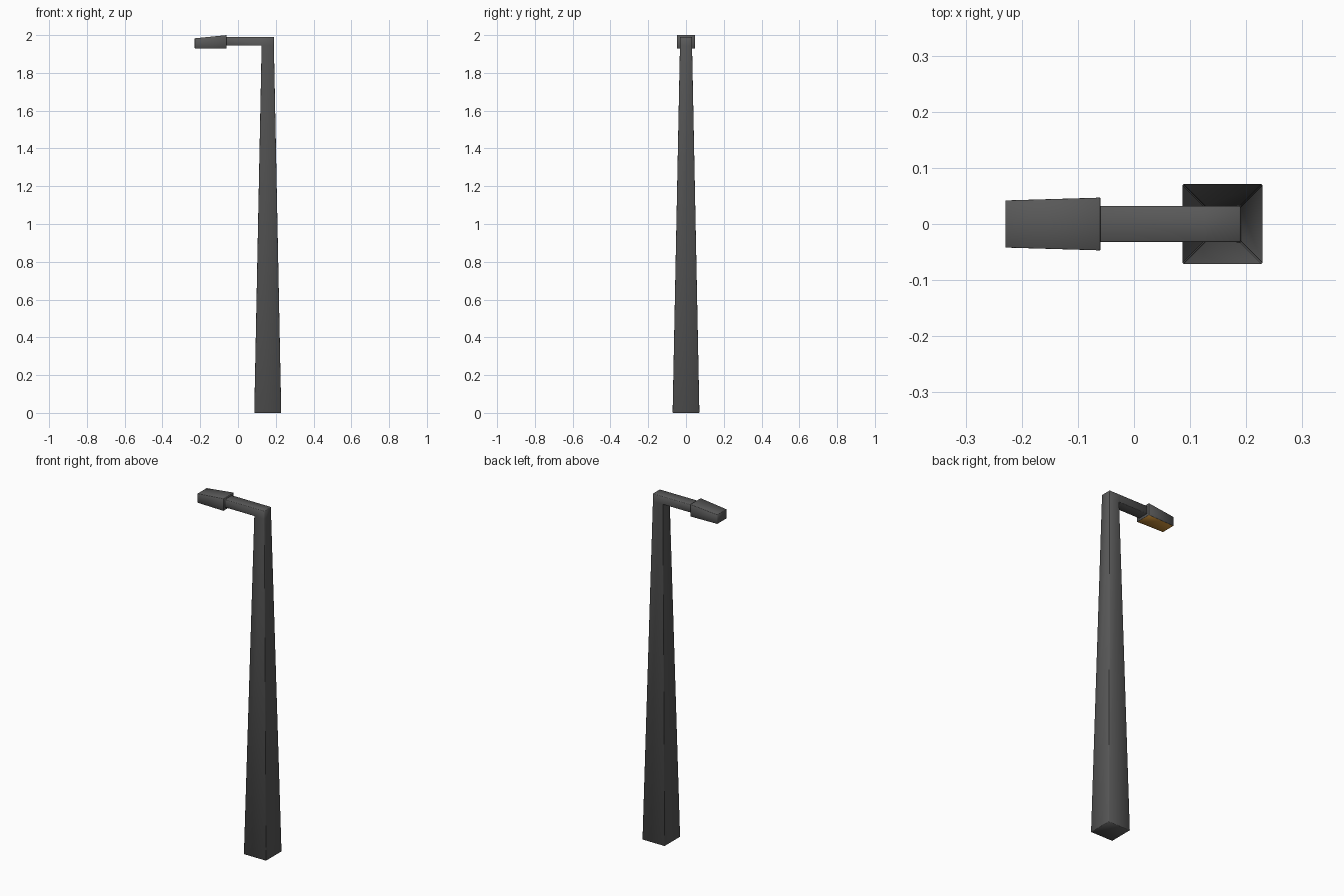
import bpy, bmesh

if "Cube" in bpy.data.objects:
    bpy.data.objects.remove(bpy.data.objects["Cube"])


def material(name, rgb):
    m = bpy.data.materials.new(name)
    m.diffuse_color = (*rgb, 1)
    m.use_nodes = True
    m.node_tree.nodes["Principled BSDF"].inputs["Base Color"].default_value = m.diffuse_color
    return m


GREY = material("dark grey metal", (0.1, 0.1, 0.1))
AMBER = material("amber lamp", (0.58, 0.27, 0.04))


def rect_z(x0, x1, y, z):
    return [(x0, -y, z), (x1, -y, z), (x1, y, z), (x0, y, z)]


def rect_x(x, y, z0, z1):
    return [(x, -y, z0), (x, -y, z1), (x, y, z1), (x, y, z0)]


def loft(bm, rings):
    """Join four-sided rings into a capped solid."""
    vs = [[bm.verts.new(p) for p in r] for r in rings]
    for a, b in zip(vs, vs[1:]):
        for i in range(4):
            j = (i + 1) % 4
            bm.faces.new((a[i], a[j], b[j], b[i]))
    bm.faces.new(vs[0])
    bm.faces.new(vs[-1])


def finish(bm, name, mats, bevel):
    bmesh.ops.recalc_face_normals(bm, faces=bm.faces)
    sharp = [e for e in bm.edges if e.calc_face_angle(0) > 0.5]
    bmesh.ops.bevel(bm, geom=sharp, offset=bevel, segments=1, affect='EDGES')
    bmesh.ops.recalc_face_normals(bm, faces=bm.faces)
    for f in bm.faces:
        f.smooth = True
        # the underside takes the last material
        if f.normal.z < -0.9:
            f.material_index = len(mats) - 1
    me = bpy.data.meshes.new(name)
    bm.to_mesh(me)
    bm.free()
    for m in mats:
        me.materials.append(m)
    ob = bpy.data.objects.new(name, me)
    bpy.context.collection.objects.link(ob)
    return ob


# tapered square pole with elbow, arm extruded from the elbow's left face
bm = bmesh.new()
loft(bm, [rect_z(0.086, 0.229, 0.071, 0),
          rect_z(0.125, 0.190, 0.032, 1.944),
          rect_z(0.125, 0.190, 0.032, 1.99)])
left = min((f for f in bm.faces if f.calc_center_median().z > 1.95),
           key=lambda f: f.calc_center_median().x)
ext = bmesh.ops.extrude_face_region(bm, geom=[left])
for v in ext["geom"]:
    if isinstance(v, bmesh.types.BMVert):
        v.co.x = -0.062
bmesh.ops.delete(bm, geom=[left], context='FACES_ONLY')
finish(bm, "pole_and_arm", [GREY], 0.002)

# lamp head tapering to the tip, with a glowing underside
bm = bmesh.new()
loft(bm, [rect_x(-0.229, 0.042, 1.930, 1.983),
          rect_x(-0.060, 0.047, 1.930, 2.0)])
finish(bm, "lamp_head", [GREY, AMBER], 0.001)
